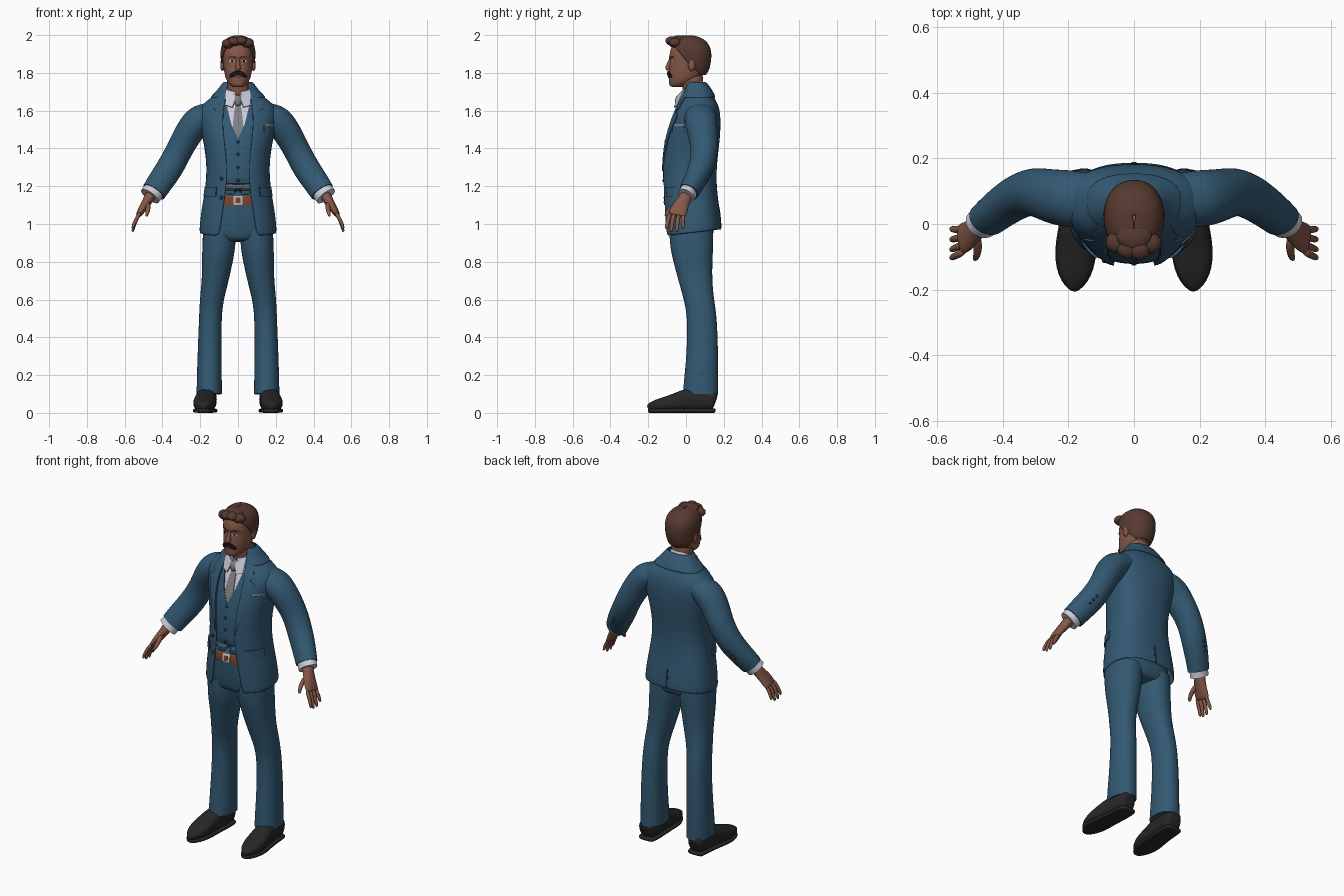
import bpy, bmesh, math
from mathutils import Vector, Matrix
from mathutils.bvhtree import BVHTree


def color(name, r, g, b):
    m = bpy.data.materials.new(name)
    m.diffuse_color = (r, g, b, 1)
    return m


SUIT = color("suit_blue", 0.033, 0.100, 0.170)
DARK = color("dark_navy", 0.014, 0.035, 0.060)
SKIN = color("skin", 0.240, 0.098, 0.064)
HAIR = color("hair_brown", 0.095, 0.042, 0.029)
SHIRT = color("shirt_white", 0.60, 0.61, 0.70)
TIE = color("tie_grey", 0.22, 0.22, 0.235)
BELT = color("belt_brown", 0.17, 0.055, 0.028)
METAL = color("buckle_silver", 0.45, 0.45, 0.46)
SHOE = color("shoe_black", 0.020, 0.020, 0.021)
BLACK = color("moustache_black", 0.010, 0.008, 0.008)


def finish(name, bm, mat, mirror=False, solid=0, sub=0, smooth=True):
    me = bpy.data.meshes.new(name)
    for f in bm.faces:
        f.smooth = smooth
    bm.to_mesh(me)
    bm.free()
    ob = bpy.data.objects.new(name, me)
    bpy.context.collection.objects.link(ob)
    me.materials.append(mat)
    if mirror:
        ob.modifiers.new("mirror", 'MIRROR')
    if solid:
        s = ob.modifiers.new("thickness", 'SOLIDIFY')
        s.thickness, s.offset = solid, -1
    if sub:
        s = ob.modifiers.new("smooth", 'SUBSURF')
        s.levels = s.render_levels = sub
    return ob


def skin_rings(name, rings, mat, closed=True, cap=True, crease=False, sub=2, **kw):
    """Bridge a list of point rings into one surface."""
    bm = bmesh.new()
    vs = [[bm.verts.new(p) for p in r] for r in rings]
    n = len(rings[0])
    for lo, hi in zip(vs, vs[1:]):
        for j in range(n if closed else n - 1):
            k = (j + 1) % n
            bm.faces.new((lo[j], lo[k], hi[k], hi[j]))
    if closed:
        if cap:
            layer = bm.edges.layers.float.new("crease_edge")
            for r in (vs[0], vs[-1]):
                f = bm.faces.new(r)
                if crease:
                    for e in f.edges:
                        e[layer], e.smooth = 1.0, False
        bmesh.ops.recalc_face_normals(bm, faces=bm.faces)
    return finish(name, bm, mat, sub=sub, **kw)


def oval(z, rx, yf, yc, yb, a0=0.0, a1=None, n=28, tilt=0, e=2.4):
    """Horizontal superellipse ring; a0 is the opening angle from the front."""
    full = a0 == 0 and a1 is None
    a1 = 2 * math.pi - a0 if a1 is None else a1
    pts = []
    for k in range(n):
        a = a0 + (a1 - a0) * k / (n if full else n - 1)
        s, c = math.sin(a), math.cos(a)
        x = math.copysign(rx * abs(s) ** (2 / e), s)
        y = yc - math.copysign(abs(c) ** (2 / e), c) * ((yc - yf) if c > 0 else (yb - yc))
        pts.append(Vector((x, y, z + tilt * (y - 0.03))))
    return pts


def gap(g, rx, e=2.4):
    return math.asin(min(1, g / rx) ** (e / 2))


def tube(name, path, mat, ref=(0, 1, 0), n=16, e=2.0, **kw):
    """Tube along (x, y, z, ra, rb) stations; rb runs along ref."""
    P = [Vector(p[:3]) for p in path]
    rings = []
    for i, p in enumerate(path):
        t = (P[min(i + 1, len(P) - 1)] - P[max(i - 1, 0)]).normalized()
        b = Vector(ref)
        b = (b - t * b.dot(t)).normalized()
        a = b.cross(t)
        ring = []
        for k in range(n):
            w = 2 * math.pi * k / n
            c, s = math.cos(w), math.sin(w)
            ring.append(P[i] + a * math.copysign(abs(c) ** (2 / e), c) * p[3]
                        + b * math.copysign(abs(s) ** (2 / e), s) * p[4])
        rings.append(ring)
    return skin_rings(name, rings, mat, **kw)


def surface(ob):
    bpy.context.view_layer.update()
    return BVHTree.FromObject(ob, bpy.context.evaluated_depsgraph_get())


def front_y(bvh, x, z):
    hit = bvh.ray_cast(Vector((x, -1, z)), Vector((0, 1, 0)))[0]
    return (hit or bvh.find_nearest(Vector((x, -0.12, z)))[0]).y


def drape(name, bvh, rows, mat, off=0.005, mirror=True, cols=7, step=4):
    """Thin plate laid on a front surface; rows are (z, x0, x1) from the top down."""
    rows = rows[::-1]
    dense = [tuple(p + (q - p) * k / step for p, q in zip(a, b))
             for a, b in zip(rows, rows[1:]) for k in range(step)] + [rows[-1]]
    rings = [[Vector((x, front_y(bvh, x, z) - off, z)) for x in
              (x0 + (x1 - x0) * k / (cols - 1) for k in range(cols))] for z, x0, x1 in dense]
    return skin_rings(name, rings, mat, closed=False, sub=0, mirror=mirror, solid=off + 0.003, smooth=False)


def ball(name, loc, size, mat, mirror=False):
    bm = bmesh.new()
    bmesh.ops.create_uvsphere(bm, u_segments=16, v_segments=10, radius=1,
                              matrix=Matrix.Translation(loc) @ Matrix.Diagonal((*size, 1)))
    return finish(name, bm, mat, mirror=mirror)


# Jacket: z, half width, front, centre, back, half opening
JACKET = [(.95, .207, -.120, .05, .190, .100), (1.05, .198, -.123, .05, .182, .085),
          (1.15, .180, -.126, .05, .167, .068), (1.25, .167, -.129, .04, .160, .058),
          (1.35, .169, -.129, .04, .167, .062), (1.45, .187, -.116, .05, .180, .074),
          (1.53, .203, -.092, .06, .184, .080), (1.59, .212, -.067, .065, .181, .077),
          (1.63, .195, -.047, .07, .171, .072), (1.665, .147, -.031, .07, .152, .066),
          (1.70, .107, -.012, .065, .132, .059), (1.735, .082, .000, .06, .112, .052)]
jacket = skin_rings("jacket", [oval(*r[:5], gap(r[5], r[1]), n=32, tilt=0.12 if i == 0 else 0)
                               for i, r in enumerate(JACKET)], SUIT, closed=False, solid=0.010)
inner = [(z, rx - .014, yf + .013, yc, yb - .014) for z, rx, yf, yc, yb, g in JACKET[2:-1]]
inner[0] = (1.175,) + inner[0][1:]
shirt = skin_rings("shirt", [oval(*r) for r in inner], SHIRT)
J, S = surface(jacket), surface(shirt)


def jacket_patch(name, z0, z1, a0, a1, mat, off, mirror=False):
    rings = []
    for k in range(4):
        z = z0 + (z1 - z0) * k / 3
        a, b = next((p, q) for p, q in zip(JACKET, JACKET[1:]) if p[0] <= z <= q[0])
        r = [p + (q - p) * (z - a[0]) / (b[0] - a[0]) for p, q in zip(a, b)]
        rings.append(oval(z, r[1] + off, r[2] - off, r[3], r[4] + off,
                          math.radians(a0), math.radians(a1), n=8))
    return skin_rings(name, rings, mat, closed=False, sub=0, solid=0.008, mirror=mirror, smooth=False)


# Collar, lapels, pockets and back vent
skin_rings("jacket_collar", [oval(*r[:5], gap(r[5], r[1])) for r in
           [(1.672, .149, -.035, .07, .158, .068), (1.70, .117, -.020, .065, .144, .062),
            (1.735, .091, -.008, .06, .122, .056), (1.755, .076, .002, .055, .102, .052)]],
           SUIT, closed=False, solid=0.010)
drape("lapel", J, [(1.69, .062, .100), (1.615, .077, .134), (1.602, .078, .116), (1.570, .081, .152),
                   (1.50, .080, .128), (1.40, .070, .098), (1.28, .061, .064)], SUIT, 0.007)
jacket_patch("pocket_flap", 1.145, 1.195, 36, 78, SUIT, 0.006, True)
jacket_patch("back_vent", .98, 1.09, 179, 181, DARK, 0.001)
drape("chest_pocket", J, [(1.518, .138, .188), (1.488, .140, .186)], SUIT, 0.006, False)
drape("pocket_square", J, [(1.530, .145, .188), (1.518, .140, .188)], TIE, 0.004, False)

# Waistcoat, tie and shirt collar
drape("waistcoat", S, [(1.63, .060, .090), (1.53, .036, .095), (1.45, 0, .095), (1.30, 0, .09),
                       (1.185, 0, .085), (1.155, .022, .055)], SUIT, 0.007)
drape("tie", S, [(1.65, -.013, .013), (1.55, -.025, .025), (1.47, -.031, .031), (1.43, -.02, .02)],
      TIE, 0.005, False)
tube("tie_knot", [(0, -.044, 1.622, .013, .012), (0, -.046, 1.65, .022, .017), (0, -.036, 1.685, .025, .014)],
     TIE, n=10, sub=1)
skin_rings("shirt_collar", [oval(*r, gap(.010, .07), tilt=.5) for r in
           [(1.675, .074, -.034, .035, .100), (1.735, .066, -.030, .03, .090)]],
           SHIRT, closed=False, solid=0.006)
skin_rings("collar_flap", [[Vector(p) for p in r] for r in
           [[(.030, -.064, 1.618), (.066, -.048, 1.630)], [(.008, -.046, 1.680), (.066, -.012, 1.715)]]],
           SHIRT, closed=False, solid=0.007, mirror=True, sub=0, smooth=False)

# Buttons
for i, z in enumerate((1.435, 1.37, 1.30, 1.23)):
    ball(f"waistcoat_button_{i + 1}", (0, front_y(S, 0, z) - .008, z), (.008, .004, .008), DARK)
for i, z in enumerate((1.24, 1.14)):
    ball(f"jacket_button_{i + 1}", (-.088, front_y(J, -.088, z) - .002, z), (.010, .005, .010), DARK)

# Trousers
hips = skin_rings("trouser_hips", [oval(*r) for r in
                  [(.905, .10, -.070, .03, .125), (.93, .175, -.088, .03, .142), (1.0, .185, -.100, .03, .155),
                   (1.10, .166, -.108, .03, .150), (1.18, .155, -.108, .03, .145)]], SUIT)
legs = [(.97, .098, .088, -.090, .145), (.88, .101, .089, -.086, .146), (.80, .110, .082, -.066, .142),
        (.70, .121, .071, -.038, .140), (.60, .140, .063, -.010, .148), (.50, .147, .060, .008, .166),
        (.30, .151, .064, .002, .171), (.17, .152, .067, -.012, .171), (.10, .152, .068, -.017, .171)]
tube("trouser_leg", [(cx, (f + b) / 2, z, rx, (b - f) / 2) for z, cx, rx, f, b in legs], SUIT,
     n=20, e=2.2, crease=True, mirror=True)
H = surface(hips)
drape("belt", H, [(1.152, -.09, .09), (1.098, -.09, .09)], BELT, 0.006, False, cols=15)
drape("buckle", H, [(1.150, -.024, .024), (1.100, -.024, .024)], METAL, 0.010, False)
drape("buckle_hole", H, [(1.140, -.012, .012), (1.110, -.012, .012)], BELT, 0.012, False)

# Shoes
shoe = [(.158, .163, .040, .105), (.14, .163, .050, .120), (.08, .163, .053, .132), (0, .170, .054, .128),
        (-.05, .176, .060, .104), (-.11, .179, .061, .084), (-.16, .181, .047, .068), (-.190, .181, .026, .052),
        (-.202, .181, .010, .036)]
tube("shoe", [(x, y, h / 2 + .006, w, h / 2 - .004) for y, x, w, h in shoe], SHOE, ref=(0, 0, 1),
     e=2.6, mirror=True)
tube("shoe_sole", [(x, y, .012, w + .003, .012) for y, x, w, h in shoe], SHOE, ref=(0, 0, 1),
     e=4, mirror=True, sub=1)

# Sleeves and cuffs
sleeve = tube("sleeve", [(.135, .075, 1.585, .062, .080), (.205, .077, 1.558, .083, .090),
                         (.255, .085, 1.495, .078, .082), (.307, .102, 1.40, .070, .074),
                         (.357, .083, 1.30, .073, .068), (.410, .045, 1.225, .070, .060),
                         (.446, .015, 1.170, .066, .054)], SUIT, n=20, crease=True, mirror=True)
tube("shirt_cuff", [(.430, .028, 1.195, .058, .047), (.466, .000, 1.147, .058, .048)], SHIRT,
     crease=True, mirror=True)
A = surface(sleeve)
for i in range(3):
    p = A.find_nearest(Vector((.42 - .018 * i, .16, 1.215 + .027 * i)))[0]
    ball(f"sleeve_button_{i + 1}", p, (.007, .006, .007), DARK, True)

# Hands
tube("palm", [(.455, .008, 1.165, .034, .036), (.478, -.012, 1.125, .027, .036), (.500, -.032, 1.09, .023, .046),
              (.522, -.045, 1.055, .018, .050), (.530, -.048, 1.043, .012, .044)], SKIN, n=12, mirror=True)
for i, (y0, y1, z1) in enumerate([(-.083, -.103, .972), (-.060, -.078, .957), (-.036, -.047, .957),
                                  (-.013, -.015, .975)]):
    tube(f"finger_{i + 1}", [(.515, y0, 1.065, .012, .013), (.545, (y0 + y1) / 2 - .004, 1.015, .011, .012),
                             (.556, y1, z1 + .012, .009, .010), (.557, y1, z1, .006, .006)],
         SKIN, n=8, sub=1, mirror=True)
tube("thumb", [(.480, -.035, 1.115, .016, .018), (.474, -.075, 1.085, .014, .015), (.480, -.100, 1.058, .012, .012),
               (.486, -.110, 1.040, .007, .007)], SKIN, n=8, sub=1, mirror=True)

# Neck and head
skin_rings("neck", [oval(*r) for r in [(1.62, .060, .000, .04, .095), (1.70, .058, -.016, .035, .088),
                                       (1.75, .058, -.024, .03, .088), (1.81, .060, -.03, .03, .095)]], SKIN)
head = skin_rings("head", [oval(*r, e=2.2) for r in
                  [(1.724, .026, -.078, -.05, -.015), (1.735, .044, -.090, -.035, .010),
                   (1.765, .064, -.091, -.01, .070), (1.80, .073, -.092, .01, .100),
                   (1.84, .078, -.088, .02, .115), (1.868, .080, -.083, .02, .120), (1.885, .081, -.090, .02, .121),
                   (1.93, .079, -.083, .02, .116), (1.965, .062, -.060, .02, .095), (1.985, .030, -.02, .03, .06)]],
                  SKIN)
F = surface(head)
tube("nose", [(0, -.078, 1.882, .008, .010), (0, -.086, 1.852, .010, .014), (0, -.094, 1.825, .017, .020),
              (0, -.090, 1.812, .014, .014)], SKIN, n=10, mirror=False)
ball("ear", (.083, .030, 1.842), (.011, .019, .032), SKIN, True)
drape("eyebrow", F, [(1.889, .022, .044), (1.882, .012, .056), (1.877, .012, .024)], HAIR, 0.004)
drape("eye", F, [(1.868, .022, .042), (1.862, .017, .048), (1.857, .024, .042)], SHIRT, 0.002)
drape("pupil", F, [(1.868, .028, .038), (1.857, .028, .038)], BLACK, 0.0035)
drape("moustache", F, [(1.811, 0, .016), (1.802, 0, .032), (1.792, 0, .043), (1.786, .014, .046),
                       (1.776, .036, .047)], BLACK, 0.009)
drape("lip", F, [(1.786, 0, .020), (1.772, 0, .016)], BELT, 0.004)

# Hair cap, sideburns and swept fringe
skin_rings("hair", [oval(z, rx, yf, .02, yb, math.radians(a), 2 * math.pi - math.radians(a), e=2.2)
           for z, rx, yf, yb, a in
           [(1.785, .070, -.08, .104, 128), (1.81, .080, -.09, .120, 112), (1.835, .087, -.09, .128, 92),
            (1.87, .092, -.092, .134, 78), (1.90, .094, -.092, .135, 66), (1.93, .092, -.090, .131, 48),
            (1.957, .085, -.085, .118, 20), (1.983, .064, -.066, .090, 1), (1.997, .028, -.025, .050, 1),
            (1.999, .004, .010, .026, 1)]], HAIR, closed=False, solid=0.012)
for i, (x, y, z, sx, sy, sz) in enumerate([(-.050, -.055, 1.955, .036, .034, .026),
                                           (-.018, -.072, 1.966, .036, .034, .024),
                                           (.016, -.076, 1.970, .034, .033, .023),
                                           (.048, -.058, 1.960, .036, .034, .026),
                                           (0, -.035, 1.978, .055, .045, .021)]):
    ball(f"fringe_{i + 1}", (x, y, z), (sx, sy, sz), HAIR)
